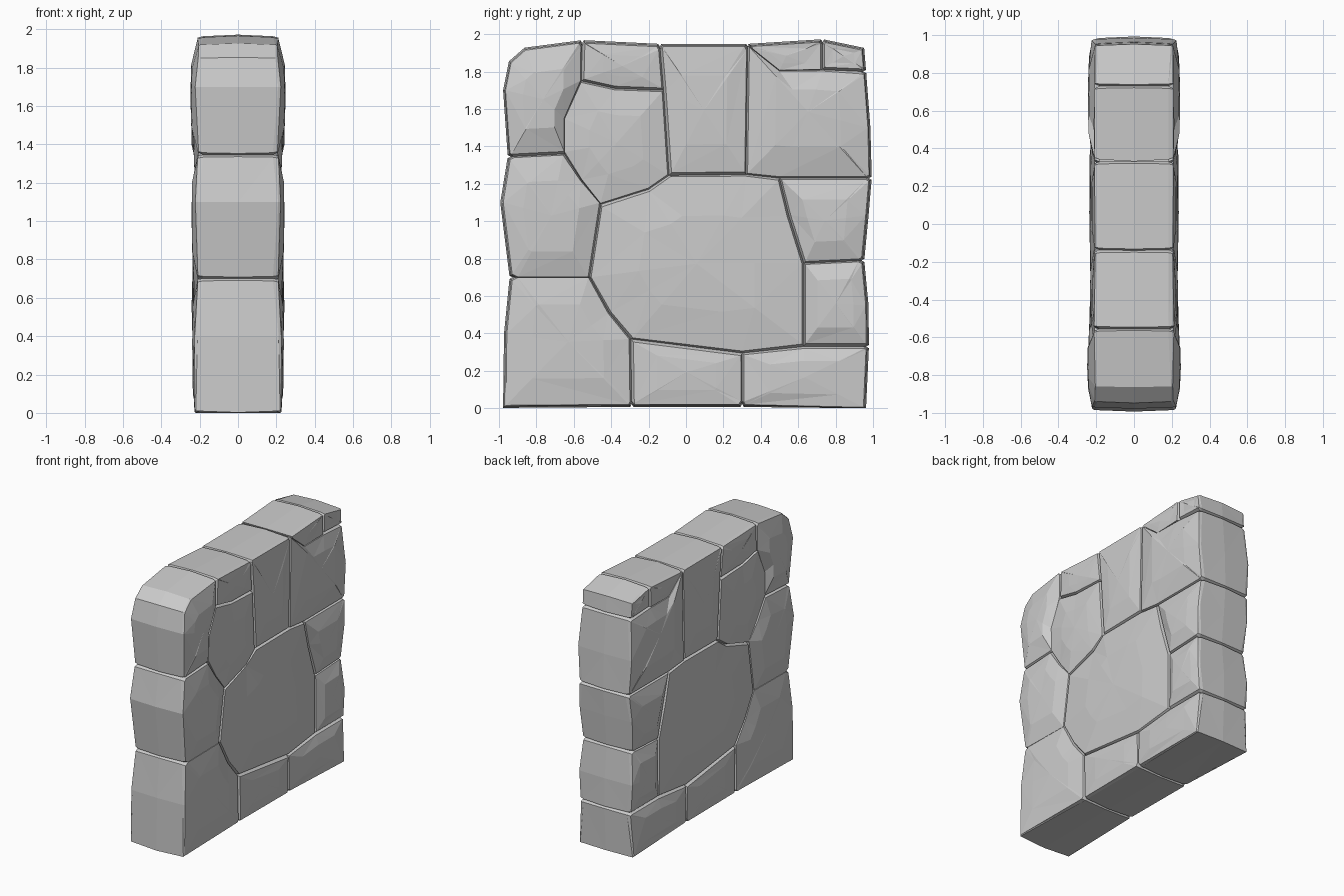
import bpy, bmesh, random
from mathutils import Vector

if "Cube" in bpy.data.objects:
    bpy.data.objects.remove(bpy.data.objects["Cube"])

random.seed(4)

# Joint points of the masonry in (y, z): lower case on the rim, upper case inside
P = dict(
    a=(-.97, .01), b=(-.29, .015), c=(.30, .015), d=(.955, 0), e=(.97, .33),
    v=(.968, .55), f=(.945, .79), t=(.968, 1.03), g=(.985, 1.23), u=(.978, 1.5),
    h=(.955, 1.8), i=(.945, 1.92), j=(.73, 1.965), k=(.33, 1.94), l=(-.14, 1.94),
    m=(-.555, 1.96), n=(-.86, 1.92), o=(-.94, 1.85), s=(-.97, 1.7),
    p=(-.945, 1.345), r=(-.985, 1.1), q=(-.935, .70), w=(-.965, .4),
    A=(-.295, .37), B=(-.41, .51), C=(-.515, .70), D=(-.455, 1.09),
    E=(-.2, 1.17), F=(-.09, 1.245), G=(.32, 1.25), H=(.5, 1.23), I=(.55, 1.03),
    J=(.63, .775), K=(.63, .33), L=(.30, .295), M=(-.56, 1.22), N=(-.65, 1.36),
    O=(-.65, 1.55), Q=(-.38, 1.71), R=(-.12, 1.70), S=(.73, 1.81), T=(-.56, 1.75),
    V=(.5, 1.805))

# Stones: outline (counter-clockwise) and half thickness at the bulge
STONES = dict(
    base_stone_left=("abABCqw", .237), base_stone_middle=("bcLA", .230),
    base_stone_right=("cdeKL", .236), side_stone_left=("qCDMNpr", .240),
    corner_stone_left=("pNOTmnos", .246), upper_stone=("DEFRQTONM", .232),
    cap_stone_left=("TQRlm", .220), top_stone_middle=("FGklR", .225),
    top_stone_right=("GHguhSVk", .242), corner_stone_right=("Shij", .208),
    cap_stone_right=("VSjk", .212), centre_stone=("CBALKJIHGFED", .235),
    side_stone_upper=("JftgHI", .241), side_stone_lower=("KevfJ", .240))

EDGES = {o[n] + o[(n + 1) % len(o)] for o, _ in STONES.values() for n in range(len(o))}
# Hairline joints, nearly closed on the wall faces
SOFT = ("DM", "MD", "NO", "ON", "OT", "TO", "qC", "Cq", "Vk", "kV", "SV", "VS")


def outline(keys, notch=1.0):
    """Stone outline with notched rim joints: list of (point, kind of next edge)."""
    pts = [Vector(P[c]) for c in keys]
    n = len(pts)
    kinds = []
    for i in range(n):
        a, b = keys[i], keys[(i + 1) % n]
        kinds.append('rim' if b + a not in EDGES else 'soft' if a + b in SOFT else 'joint')
    out = []
    for i, p in enumerate(pts):
        to_prev = (pts[i - 1] - p).normalized() * notch
        to_next = (pts[(i + 1) % n] - p).normalized() * notch
        before, after = kinds[i - 1] == 'rim', kinds[i] == 'rim'
        if before != after:
            out.append((p + to_prev * (.012 if before else .022), 'notch'))
            out.append((p + to_next * (.012 if after else .022), kinds[i]))
        else:
            out.append((p, kinds[i]))
    return out


def inset(ring, amounts):
    """Move every edge of the outline inwards by its own amount."""
    n, res = len(ring), []
    for i, (p, _) in enumerate(ring):
        d1 = (p - ring[i - 1][0]).normalized()
        d2 = (ring[(i + 1) % n][0] - p).normalized()
        n1, n2 = Vector((-d1.y, d1.x)), Vector((-d2.y, d2.x))
        a1, a2 = amounts[i - 1], amounts[i]
        det = n1.x * n2.y - n1.y * n2.x
        if abs(det) < .4:
            off = (n1 + n2).normalized() * (a1 + a2) / 2
        else:
            off = Vector(((a1 * n2.y - a2 * n1.y) / det, (n1.x * a2 - n2.x * a1) / det))
        res.append(p + off)
    return res


def add_stone(bm, keys, bulge):
    ring, core = outline(keys), outline(keys, .35)
    n = len(ring)
    base = [p for p, _ in ring]
    middle = inset(core, [-.008 if k == 'rim' else 0 for _, k in core])
    width = dict(rim=(.005, .008), joint=(.006, .015), notch=(.007, .008), soft=(.001, .002))
    lip = inset(ring, [random.uniform(*width[k]) for _, k in ring])
    centre = Vector([(min(p[c] for p in base) + max(p[c] for p in base)) / 2 for c in (0, 1)])

    # Half thickness along the rings: fuller at the foot and halfway up the wall ends
    x_edge, x_lip = [], []
    for i, p in enumerate(base):
        here, prev = ring[i][1], ring[i - 1][1]
        foot = max(0, 1 - p.y / .45) * (.4 if 'notch' in (here, prev) else 1)
        side = here == prev == 'rim' and .4 < p.y < 1.75
        x_edge.append((.195 if here == prev == 'rim' else .182) + .025 * foot + .014 * side)
        x_lip.append(min(bulge, .204 + .02 * foot + .014 * side + random.uniform(0, .007)))
    scale = random.uniform(.5, .6)
    dome = [centre + (p - centre) * scale for p in lip]
    x_dome = [bulge - random.uniform(0, .006) for _ in range(n)]

    # Rings from the -x face through the core to the +x face
    face = [(base, x_edge), (lip, x_lip), (dome, x_dome)]
    rings = [(r, [-x for x in xs]) for r, xs in reversed(face)]
    rings += [(middle, [0] * n)] + face
    rows = [[bm.verts.new((x, p.x, max(0, p.y))) for p, x in zip(r, xs)] for r, xs in rings]
    for level, (lo, hi) in enumerate(zip(rows, rows[1:])):
        for i in range(n):
            # Stones share their joints, so no walls are built inside the masonry
            if level in (2, 3) and ring[i][1] in ('joint', 'soft'):
                continue
            k = (i + 1) % n
            bm.faces.new((lo[i], lo[k], hi[k], hi[i]))
    for row, side in ((rows[0], -1), (rows[-1], 1)):
        tip = bm.verts.new((side * (bulge + .002), centre.x, centre.y))
        for i in range(n):
            pair = (row[i], row[(i + 1) % n])
            bm.faces.new((*(pair if side > 0 else pair[::-1]), tip))
    # Drop the unused points of the core ring
    bmesh.ops.delete(bm, geom=[v for v in bm.verts if not v.link_faces], context='VERTS')
    bmesh.ops.triangulate(bm, faces=bm.faces[:])


for stone, (keys, bulge) in STONES.items():
    bm = bmesh.new()
    add_stone(bm, keys, bulge)
    mesh = bpy.data.meshes.new(stone)
    bm.to_mesh(mesh)
    bm.free()
    bpy.context.collection.objects.link(bpy.data.objects.new(stone, mesh))
